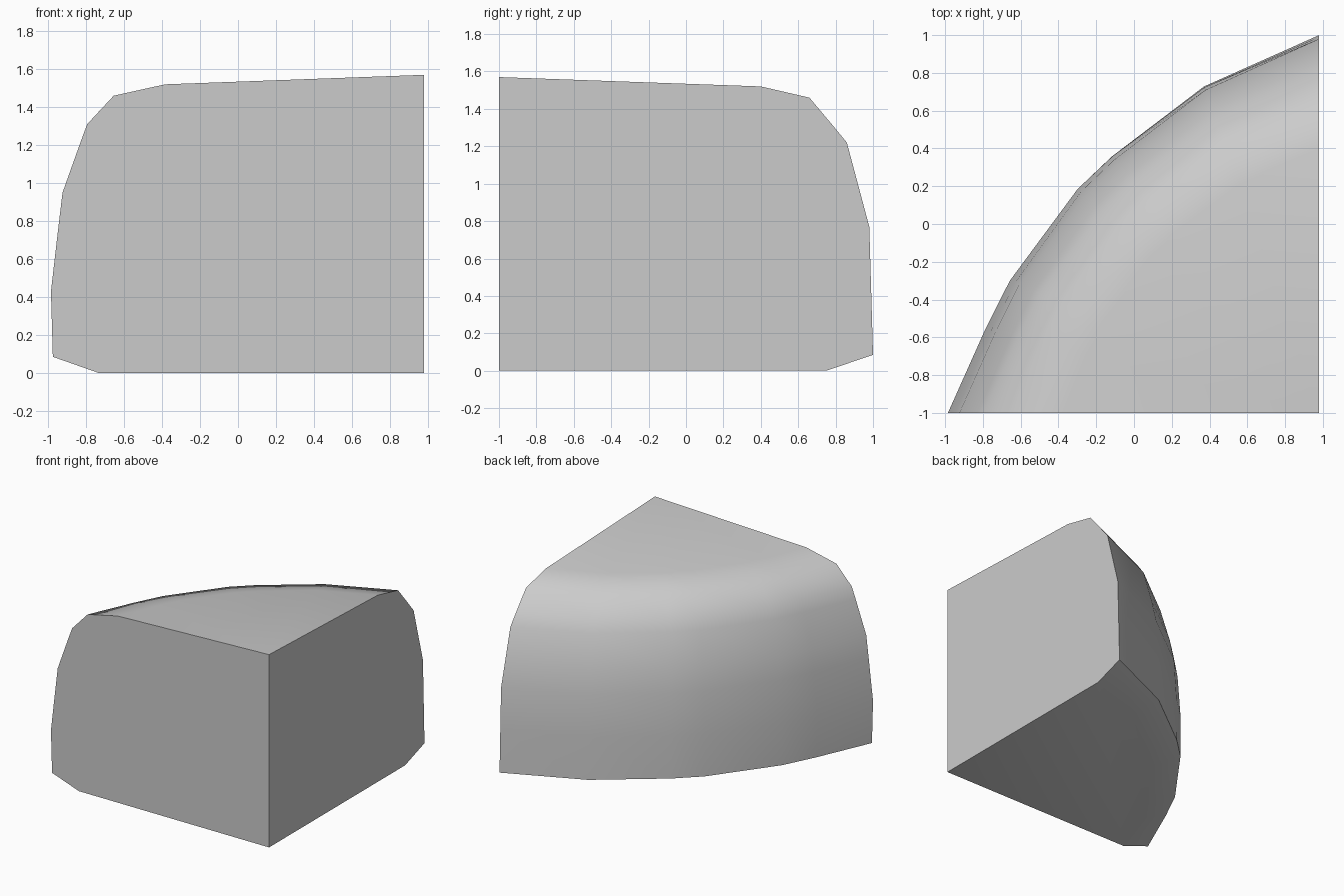
import bpy, bmesh, math

cube = bpy.data.objects.get("Cube")
if cube:
    bpy.data.objects.remove(cube, do_unlink=True)

# Plain grey material
grey = bpy.data.materials.new("light_grey")
grey.use_nodes = True
COLOUR = (0.6, 0.6, 0.6, 1.0)
grey.diffuse_color = COLOUR
grey.node_tree.nodes["Principled BSDF"].inputs["Base Color"].default_value = COLOUR

# Square corner of the wedge, and the curved outer plan from front to back
CX, CY, TOP = 0.98, -1.0, 1.57
PLAN = [(-0.985, -1.0), (-0.79, -0.56), (-0.66, -0.30), (-0.30, 0.19),
        (-0.12, 0.36), (0.37, 0.73), (0.98, 1.0)]

# Height, reach from the corner at the front cut, reach at the side cut
PROFILE = [(0.0, 0.872, 0.875), (0.085, 0.995, 1.0), (0.43, 1.0, 0.995),
           (0.77, 0.98, 0.99), (0.95, 0.969, 0.966), (1.22, 0.92, 0.93),
           (1.31, 0.903, 0.893), (1.46, 0.832, 0.83), (1.52, 0.694, 0.70)]

bm = bmesh.new()
base = bm.verts.new((CX, CY, 0.0))
apex = bm.verts.new((CX, CY, TOP))

# One column of vertices for each plan point
columns = []
for x, y in PLAN:
    dx, dy = x - CX, y - CY
    t = math.atan2(dy, -dx) / (math.pi / 2)
    column = []
    for z, front, side in PROFILE:
        s = front + (side - front) * t
        column.append(bm.verts.new((CX + dx * s, CY + dy * s, z)))
    columns.append(column)

# Curved outer skin and gently sloping top
for a, b in zip(columns, columns[1:]):
    for k in range(len(PROFILE) - 1):
        bm.faces.new((a[k], b[k], b[k + 1], a[k + 1]))
    bm.faces.new((a[-1], b[-1], apex))

# Flat underside and the two flat cut walls
bm.faces.new([base] + [c[0] for c in columns])
for wall in (columns[0], columns[-1]):
    bm.faces.new([base] + wall + [apex])

bmesh.ops.recalc_face_normals(bm, faces=bm.faces)
mesh = bpy.data.meshes.new("rounded_wedge")
bm.to_mesh(mesh)
bm.free()
mesh.materials.append(grey)

wedge = bpy.data.objects.new("rounded_wedge", mesh)
bpy.context.collection.objects.link(wedge)

# Smooth skin, crisp cut edges
bpy.ops.object.select_all(action='DESELECT')
wedge.select_set(True)
bpy.context.view_layer.objects.active = wedge
bpy.ops.object.shade_smooth_by_angle(angle=math.radians(45))
